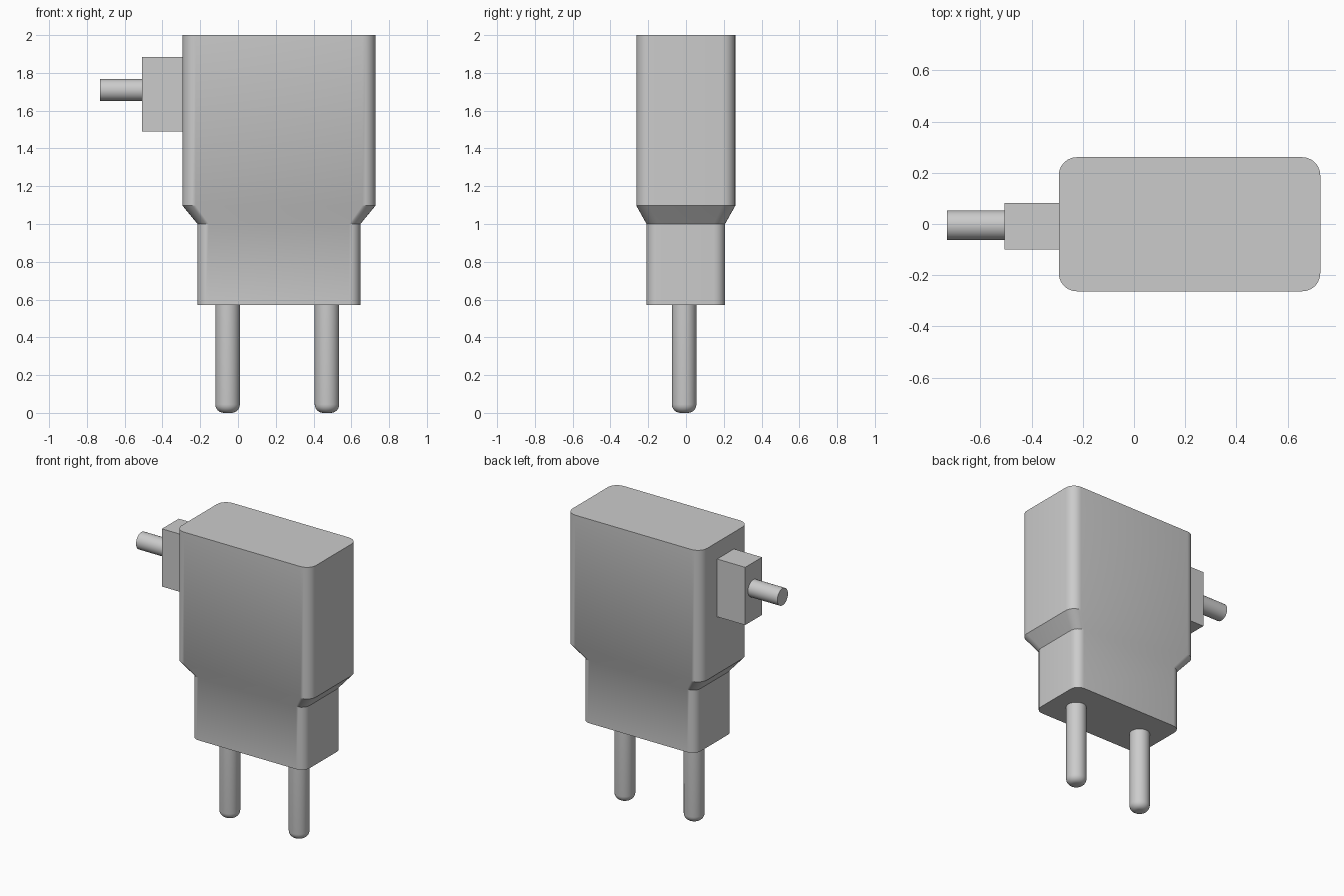
import bpy, bmesh, math
from mathutils import Matrix

if "Cube" in bpy.data.objects:
    bpy.data.objects.remove(bpy.data.objects["Cube"])

CX = 0.217  # middle of the housing


def add_object(name, bm, smooth=True, angle=32):
    bmesh.ops.recalc_face_normals(bm, faces=bm.faces)
    mesh = bpy.data.meshes.new(name)
    bm.to_mesh(mesh)
    bm.free()
    obj = bpy.data.objects.new(name, mesh)
    bpy.context.collection.objects.link(obj)
    if smooth:
        bpy.ops.object.select_all(action='DESELECT')
        obj.select_set(True)
        bpy.context.view_layer.objects.active = obj
        bpy.ops.object.shade_smooth_by_angle(angle=math.radians(angle))
    return obj


def rounded_rect(hx, hy, r, seg=6):
    pts = []
    for k, (sx, sy) in enumerate([(1, 1), (-1, 1), (-1, -1), (1, -1)]):
        for i in range(seg + 1):
            a = math.pi / 2 * (k + i / seg)
            pts.append((sx * (hx - r) + r * math.cos(a),
                        sy * (hy - r) + r * math.sin(a)))
    return pts


def loft(name, rings, angle=32):
    """Bridge equal-length rings of points and cap both ends."""
    bm = bmesh.new()
    loops = [[bm.verts.new(p) for p in ring] for ring in rings]
    n = len(loops[0])
    for a, b in zip(loops, loops[1:]):
        for i in range(n):
            j = (i + 1) % n
            bm.faces.new((a[i], a[j], b[j], b[i]))
    bm.faces.new(loops[0])
    bm.faces.new(loops[-1])
    return add_object(name, bm, True, angle)


# Housing: narrow neck, sloped shoulder, wide upper body
sections = [(0.57, 0.431, 0.208, 0.06), (1.0, 0.431, 0.208, 0.06),
            (1.097, 0.511, 0.262, 0.07), (2.0, 0.511, 0.262, 0.07)]
loft("housing", [[(CX + x, y - 0.001, z) for x, y in rounded_rect(hx, hy, r)]
                 for z, hx, hy, r in sections])

# Contact pins with rounded tips
R, TIP, SIDES = 0.065, 0.045, 32
profile = [(R - TIP + TIP * math.sin(a), TIP - TIP * math.cos(a))
           for a in (math.pi / 2 * i / 6 for i in range(7))] + [(R, 0.6)]
for side, x in (("left", -0.055), ("right", 0.471)):
    loft(f"{side}_pin",
         [[(x + r * math.cos(2 * math.pi * i / SIDES),
            -0.01 + r * math.sin(2 * math.pi * i / SIDES), z)
           for i in range(SIDES)] for r, z in profile], 40)

# Cable connector block on the side
bm = bmesh.new()
bmesh.ops.create_cube(bm, size=1, matrix=Matrix.Translation((-0.392, -0.009, 1.687))
                      @ Matrix.Diagonal((0.23, 0.182, 0.396, 1)))
add_object("connector_block", bm, smooth=False)

# Cable stub
bm = bmesh.new()
bmesh.ops.create_cone(bm, cap_ends=True, segments=32, radius1=0.058, radius2=0.058,
                      depth=0.245, matrix=Matrix.Translation((-0.6075, -0.005, 1.709))
                      @ Matrix.Rotation(math.pi / 2, 4, 'Y'))
add_object("cable_stub", bm)
